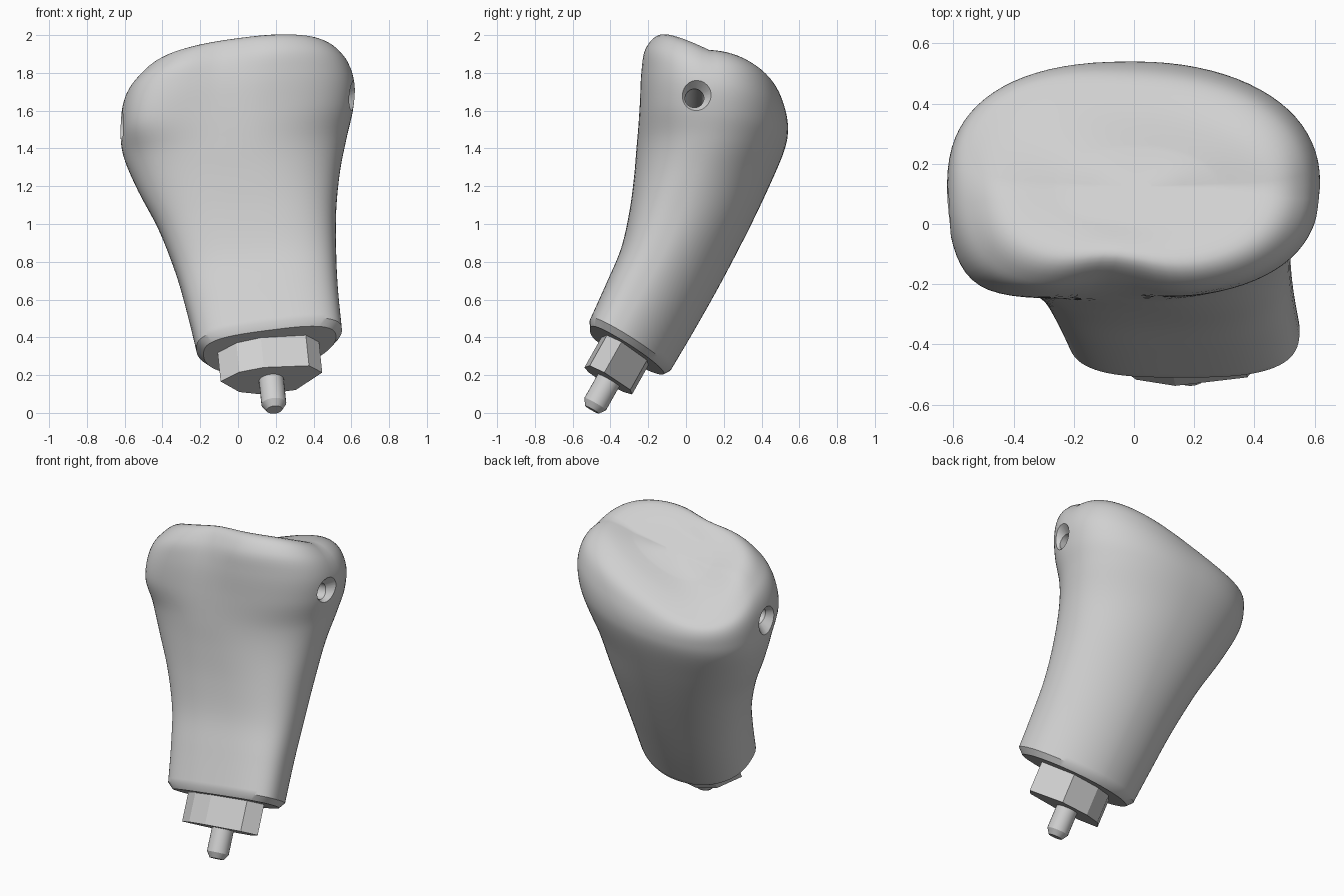
import bpy
import bmesh
from math import sin, cos, pi, exp, copysign
from mathutils import Vector

cube = bpy.data.objects.get("Cube")
if cube:
    bpy.data.objects.remove(cube, do_unlink=True)

grey = bpy.data.materials.new("light_grey")
grey.use_nodes = True
colour = (0.63, 0.63, 0.63, 1)
grey.diffuse_color = colour
grey.node_tree.nodes["Principled BSDF"].inputs["Base Color"].default_value = colour

SEGMENTS = 80
AXIS = Vector((-0.09, 0.49, 0.87)).normalized()
BASE = Vector((0.165, -0.295, 0.355))


def loft(name, rings):
    """Skin a stack of closed rings and cap both ends."""
    bm = bmesh.new()
    loops = [[bm.verts.new(p) for p in ring] for ring in rings]
    count = len(rings[0])
    for low, high in zip(loops, loops[1:]):
        for i in range(count):
            j = (i + 1) % count
            bm.faces.new((low[i], low[j], high[j], high[i]))
    bm.faces.new(loops[0][::-1])
    bm.faces.new(loops[-1])
    bmesh.ops.recalc_face_normals(bm, faces=bm.faces)
    mesh = bpy.data.meshes.new(name)
    bm.to_mesh(mesh)
    bm.free()
    mesh.materials.append(grey)
    obj = bpy.data.objects.new(name, mesh)
    bpy.context.collection.objects.link(obj)
    return obj


def smooth(obj, angle):
    bpy.ops.object.select_all(action="DESELECT")
    obj.select_set(True)
    bpy.context.view_layer.objects.active = obj
    bpy.ops.object.shade_smooth_by_angle(angle=angle)


def catmull(a, b, c, d, t):
    return [0.5 * (2 * q + (r - p) * t + (2 * p - 5 * q + 4 * r - s) * t * t
                   + (3 * q - p - 3 * r + s) * t ** 3)
            for p, q, r, s in zip(a, b, c, d)]


def bone_ring(s):
    """Tilted superellipse from left, right, front, back limits."""
    (xl, xr, yf, yb, zf, zb, rise, front_power, back_power,
     mid, bulge, notch, twist) = s
    ring = []
    for i in range(SEGMENTS):
        a = 2 * pi * i / SEGMENTS
        power = front_power if sin(a) < 0 else back_power
        if cos(a) > 0:
            power -= 0.25
        u = copysign(abs(cos(a)) ** (2 / power), cos(a))
        v = copysign(abs(sin(a)) ** (2 / power), sin(a))
        # share of the depth from front to back
        depth_share = mid + v * (mid if v < 0 else 1 - mid)
        x = (xl + xr) / 2 + (xr - xl) / 2 * u
        y = yf + (yb - yf) * depth_share
        z = zf + (zb - zf) * depth_share + u * (rise + twist * max(0, v))
        front = max(0, -v)
        corner = bulge * exp(-((a - 1.25 * pi) / 0.45) ** 2)
        y += front * notch * exp(-((x + 0.08) / 0.16) ** 2) - corner
        ring.append(Vector((x - corner * 0.8, y, z)))
    return ring


# Bone sections: left, right, front, back, front z, back z, rise, front squareness,
# back squareness, widest depth, corner bulge, front notch, back twist
sections = [
    (-.22, .55, -.51, -.08, .48, .23, .05, 3.2, 2.1, .38, 0, 0, 0),
    (-.27, .53, -.42, .05, .68, .45, .05, 3.2, 2.1, .4, 0, 0, 0),
    (-.33, .52, -.345, .19, .86, .70, .05, 3.1, 2.1, .42, 0, 0, 0),
    (-.42, .52, -.30, .33, 1.06, .97, .05, 2.9, 2.2, .44, 0, 0, 0),
    (-.53, .54, -.275, .44, 1.25, 1.20, .05, 2.6, 2.2, .46, 0, 0, 0),
    (-.605, .575, -.26, .52, 1.42, 1.39, .05, 2.5, 2.3, .48, .01, 0, 0),
    (-.62, .61, -.25, .54, 1.60, 1.50, .06, 2.7, 2.4, .48, .04, .01, 0),
    (-.605, .615, -.245, .525, 1.78, 1.60, .06, 2.7, 2.5, .49, .03, .03, .05),
    (-.55, .565, -.225, .48, 1.91, 1.68, .07, 2.7, 2.5, .5, .01, .05, .1),
    (-.44, .46, -.14, .38, 1.985, 1.74, .06, 2.6, 2.4, .5, 0, .04, .1),
    (-.25, .27, 0, .25, 1.91, 1.78, .04, 2.3, 2.2, .5, 0, 0, .05),
]
rings = []
padded = [sections[0]] + sections + [sections[-1]]
for k in range(len(sections) - 1):
    for step in range(6):
        rings.append(bone_ring(catmull(*padded[k:k + 4], step / 6)))
top = bone_ring(sections[-1])
middle = sum(top, Vector()) / SEGMENTS
rings += [[middle + (p - middle) * share for p in top] for share in (1, .6, .2)]

# Chamfered rim under the cut end
rim = [BASE + (p - BASE) * 0.91 - AXIS * 0.035 for p in rings[0]]
bone = loft("bone_body", [rim] + rings)

# Cross bore with a countersink on each side
left_end = Vector((-0.61, 0.04, 1.53))
right_end = Vector((0.61, 0.045, 1.67))
across = (right_end - left_end).normalized()


def turned(name, origin, axis, profile, sides):
    """Revolve (distance, radius) pairs about an axis."""
    turn = Vector((0, 0, 1)).rotation_difference(axis)
    return loft(name, [[origin + turn @ Vector((r * cos(2 * pi * i / sides),
                                                r * sin(2 * pi * i / sides), d))
                        for i in range(sides)] for d, r in profile])


length = (right_end - left_end).length
cutter = turned("bore_cutter", left_end, across,
                [(-.1, .16), (.04, .05), (length - .04, .05), (length + .1, .16)], 32)
cutter.hide_render = True
cut = bone.modifiers.new("bore", "BOOLEAN")
cut.operation = "DIFFERENCE"
cut.solver = "EXACT"
cut.object = cutter
bpy.context.view_layer.objects.active = bone
bpy.ops.object.modifier_apply(modifier="bore")
bpy.data.objects.remove(cutter, do_unlink=True)
smooth(bone, 0.6)

# Faceted adapter block below the rim
side = (Vector((1, 0, 0)) - AXIS * AXIS.x).normalized()
depth = AXIS.cross(side)
outline = [(-.27, -.03), (-.17, -.115), (-.04, -.145), (.2, -.125),
           (.27, -.04), (.13, .125), (-.05, .145), (-.17, .1)]
centre = BASE + Vector((-.007, -.012, 0))
loft("adapter_block", [[centre + side * x + depth * y + AXIS * h for x, y in outline]
                       for h in (-.21, .02)])

# Locating pin with a chamfered tip
pin = turned("locating_pin", centre - AXIS * 0.39, AXIS,
             [(0, .042), (.035, .066), (.22, .066)], 24)
smooth(pin, 0.5)
